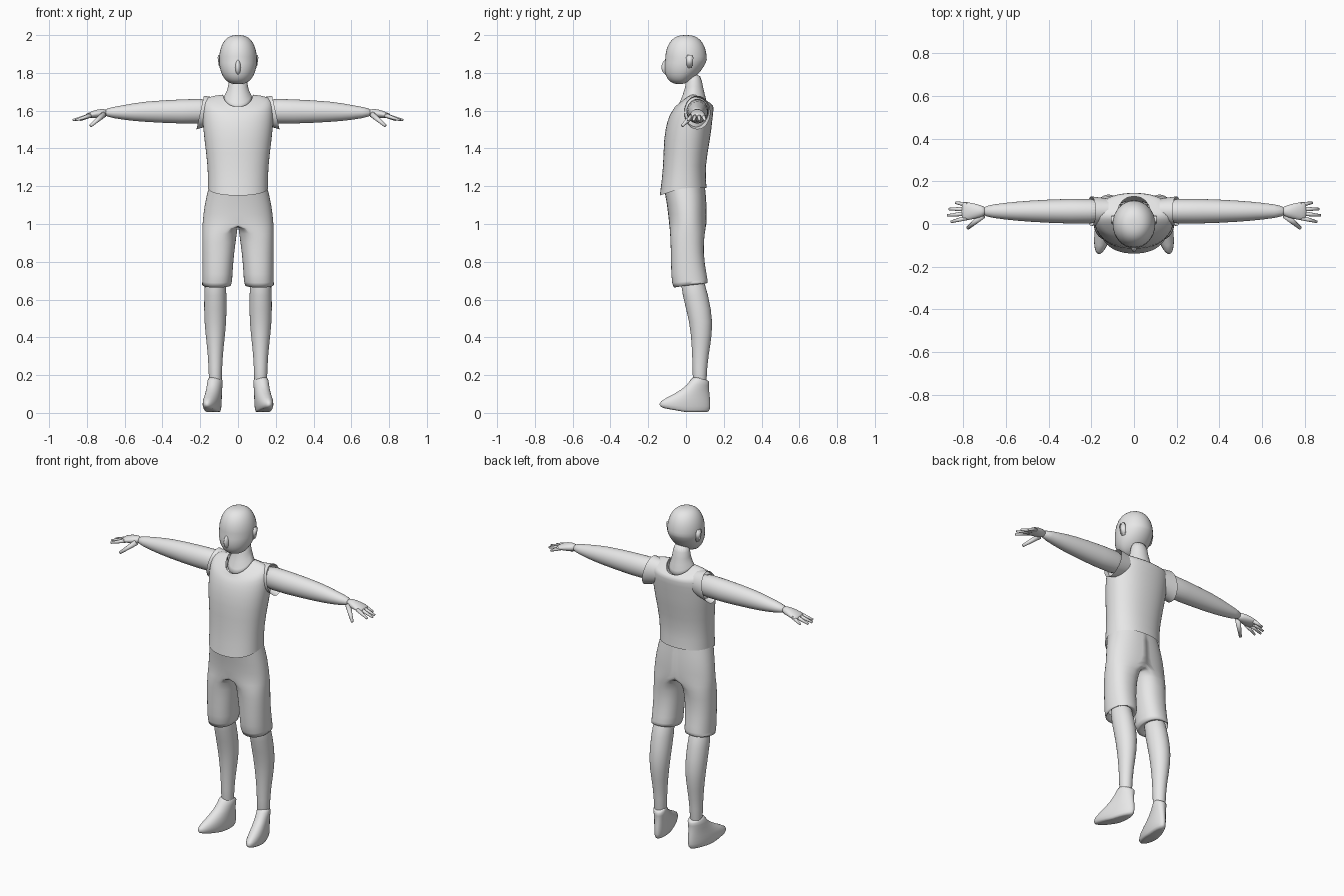
import bpy, bmesh, math
from mathutils import Matrix, Vector

cube = bpy.data.objects.get("Cube")
if cube:
    bpy.data.objects.remove(cube, do_unlink=True)

COLOUR = (0.8, 0.8, 0.8, 1)
grey = bpy.data.materials.new("plain grey")
grey.use_nodes = True
grey.diffuse_color = COLOUR
grey.node_tree.nodes["Principled BSDF"].inputs["Base Color"].default_value = COLOUR


def finish(bm, name, mirror=False, subdivide=False):
    """Turn a bmesh into a smooth grey object, optionally mirrored in x."""
    bmesh.ops.recalc_face_normals(bm, faces=bm.faces[:])
    for face in bm.faces:
        face.smooth = True
    mesh = bpy.data.meshes.new(name)
    bm.to_mesh(mesh)
    bm.free()
    mesh.materials.append(grey)
    obj = bpy.data.objects.new(name, mesh)
    bpy.context.collection.objects.link(obj)
    if mirror:
        obj.modifiers.new("mirror", 'MIRROR')
    if subdivide:
        obj.modifiers.new("smooth", 'SUBSURF').render_levels = 1


def round_off(value, power):
    """Square up a sine or cosine a little when power is below one."""
    return math.copysign(abs(value) ** power, value)


def add_loop(bm, ring, centre, power, along_x, sides=24):
    """Add one oval loop: position, half width, low and high side, and
    optional shifts of the position at the low and high side."""
    place, half, low, high, *shifts = ring
    low_shift, high_shift = (shifts + [0, 0])[:2]
    loop = []
    for i in range(sides):
        angle = 2 * math.pi * i / sides
        across, side = math.cos(angle), math.sin(angle)
        a = centre + half * round_off(across, power)
        b = (low + high) / 2 + (high - low) / 2 * round_off(side, power)
        p = place + low_shift * max(0, -side) + high_shift * max(0, side)
        loop.append(bm.verts.new((p, a, b) if along_x else (a, b, p)))
    return loop


def bridge(bm, loops, closed):
    """Join neighbouring loops with quads and close the ends if asked."""
    for lower, upper in zip(loops, loops[1:]):
        for i in range(len(lower)):
            bm.faces.new((lower[i - 1], lower[i], upper[i], upper[i - 1]))
    if closed:
        bm.faces.new(loops[0])
        bm.faces.new(loops[-1])


def loft(name, rings, centre=0, power=1, along_x=False, closed=True, mirror=False):
    bm = bmesh.new()
    loops = [add_loop(bm, ring, centre, power, along_x) for ring in rings]
    bridge(bm, loops, closed)
    finish(bm, name, mirror, subdivide=True)


# Head: a sphere with fuller curves, narrowing forward into the chin
bm = bmesh.new()
bmesh.ops.create_uvsphere(bm, u_segments=32, v_segments=24, radius=1)
for v in bm.verts:
    x, y, z = v.co
    fuller = max(math.hypot(x, y), 0.01) ** -0.25
    down = max(0, -z)
    v.co = (0.1 * x * fuller,
            0.11 * y * fuller - 0.025 * down,
            1.87 + 0.13 * z + 0.04 * down * max(0, y))
finish(bm, "head")

# Nose
bm = bmesh.new()
bmesh.ops.create_uvsphere(bm, u_segments=16, v_segments=12, radius=1)
bm.transform(Matrix.LocRotScale(Vector((0, -0.1, 1.83)), None, Vector((0.016, 0.03, 0.04))))
finish(bm, "nose")

# Ears
bm = bmesh.new()
bmesh.ops.create_cube(bm, size=1)
bmesh.ops.bevel(bm, geom=bm.edges[:], offset=0.15, segments=2, affect='EDGES')
for v in bm.verts:
    x, y, z = v.co
    v.co = (0.095 + 0.02 * x + 0.01 * z, 0.02 + y * (0.035 + 0.01 * z), 1.86 + 0.07 * z)
finish(bm, "ear", mirror=True)

# Neck, with the skin inside the collar
loft("neck", [
    (1.65, 0.09, -0.06, 0.12, -0.06, -0.04),
    (1.69, 0.07, -0.04, 0.11, -0.06, -0.04),
    (1.72, 0.05, 0, 0.09),
    (1.8, 0.05, 0, 0.08)])

# Shirt with a pointed neckline and a hem that dips in front
loft("shirt", [
    (1.19, 0.16, -0.14, 0.11, -0.04),
    (1.3, 0.16, -0.12, 0.1),
    (1.45, 0.18, -0.12, 0.13),
    (1.55, 0.19, -0.1, 0.14),
    (1.64, 0.19, -0.08, 0.15, -0.05, -0.02),
    (1.68, 0.17, -0.07, 0.14, -0.08, -0.05),
    (1.69, 0.08, -0.06, 0.13, -0.07, -0.05)], power=0.9, closed=False)
loft("armhole", [
    (0.12, 0.06, 1.53, 1.67),
    (0.2, 0.07, 1.5, 1.68, 0.02, -0.02)],
    centre=0.06, along_x=True, closed=False, mirror=True)

# Arms and palms
loft("arm", [
    (0.1, 0.06, 1.53, 1.67),
    (0.3, 0.06, 1.53, 1.66),
    (0.5, 0.05, 1.54, 1.65),
    (0.6, 0.04, 1.55, 1.63),
    (0.72, 0.025, 1.57, 1.61)], centre=0.06, along_x=True, mirror=True)
loft("palm", [
    (0.69, 0.02, 1.57, 1.61),
    (0.74, 0.035, 1.56, 1.61),
    (0.79, 0.045, 1.56, 1.59),
    (0.81, 0.04, 1.56, 1.58)], centre=0.06, along_x=True, mirror=True)


def finger(name, base, tip, thick):
    """A tapering finger between two points."""
    base, tip = Vector(base), Vector(tip)
    reach = tip - base
    bm = bmesh.new()
    bmesh.ops.create_cone(bm, cap_ends=True, segments=12, radius1=thick,
                          radius2=thick / 2, depth=reach.length)
    turn = reach.to_track_quat('Z', 'Y')
    bm.transform(Matrix.LocRotScale((base + tip) / 2, turn, None))
    finish(bm, name, mirror=True)


# Four spread fingers and a lowered thumb
for i, name in enumerate(("index", "middle", "ring", "little")):
    reach = 0.875 - 0.012 * (i - 1.2) ** 2
    finger(name + "_finger", (0.78, 0.03 + 0.02 * i, 1.575),
           (reach, 0.01 + 0.03 * i, 1.55), 0.012)
finger("thumb", (0.71, 0.04, 1.58), (0.78, -0.02, 1.52), 0.016)

# Shorts: one leg opening into half of the hips, then mirrored
OUTER, CROTCH = 0.19, 0.98
bm = bmesh.new()
loops = []
for ring in [(0.69, 0.06, -0.03, 0.1),
             (0.66, 0.08, -0.07, 0.12, -0.02, 0.02),
             (0.73, 0.08, -0.08, 0.11),
             (0.85, 0.085, -0.08, 0.09),
             (0.96, 0.093, -0.085, 0.1),
             (1, OUTER, -0.09, 0.11),
             (1.1, 0.18, -0.1, 0.11),
             (1.2, 0.155, -0.12, 0.1)]:
    centre = OUTER - ring[1] if ring[0] < CROTCH else 0
    loops.append(add_loop(bm, ring, centre, 0.9, along_x=False))
bridge(bm, loops, closed=False)
for v in bm.verts:
    v.co.x = max(v.co.x, 0)
wall = [f for f in bm.faces if not any(v.co.x for v in f.verts)]
bmesh.ops.delete(bm, geom=wall, context='FACES')
finish(bm, "shorts", mirror=True, subdivide=True)

# Lower legs
loft("leg", [
    (0.76, 0.055, -0.04, 0.08),
    (0.62, 0.06, -0.02, 0.12),
    (0.48, 0.06, 0.02, 0.145),
    (0.36, 0.045, 0.03, 0.13),
    (0.25, 0.035, 0.035, 0.11),
    (0.1, 0.035, 0.035, 0.11)], centre=0.12, mirror=True)

# Shoes: soles widen to the toe, ankles rise behind, toes turn outwards
bm = bmesh.new()
shoe = [(0, 0.03, -0.1, 0.11, 0.02),
        (0.01, 0.04, -0.14, 0.13, 0.02),
        (0.06, 0.045, -0.15, 0.13),
        (0.1, 0.04, -0.06, 0.125),
        (0.15, 0.04, 0.015, 0.12),
        (0.2, 0.04, 0.03, 0.13, 0, -0.03)]
loops = [add_loop(bm, ring, 0.12, 1, along_x=False) for ring in shoe]
bridge(bm, loops, closed=True)
for v in bm.verts:
    v.co.x += 0.2 * (0.08 - v.co.y)
finish(bm, "shoe", mirror=True, subdivide=True)
